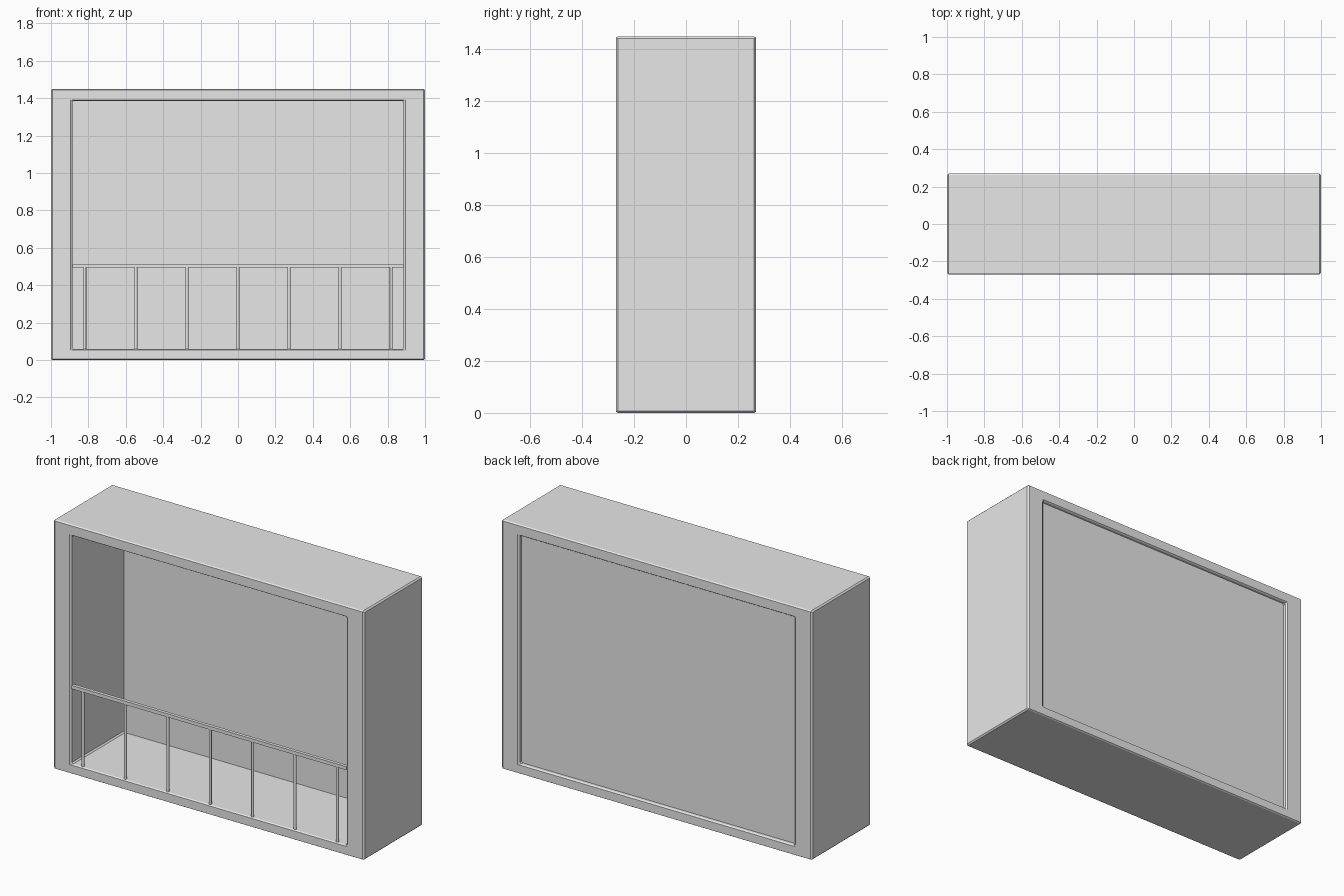
import bpy, bmesh

if "Cube" in bpy.data.objects:
    bpy.data.objects.remove(bpy.data.objects["Cube"])

grey = bpy.data.materials.new("light grey")
grey.diffuse_color = (0.8, 0.8, 0.8, 1)
grey.use_nodes = True
grey.node_tree.nodes["Principled BSDF"].inputs["Base Color"].default_value = grey.diffuse_color

HALF_X, HALF_Y, TOP = 1.0, 0.27, 1.45
OPEN_X, FLOOR, CEIL = 0.885, 0.058, 1.386
RAIL_Y = -0.255


def add_object(name, bm):
    bmesh.ops.recalc_face_normals(bm, faces=bm.faces)
    mesh = bpy.data.meshes.new(name)
    bm.to_mesh(mesh)
    bm.free()
    mesh.materials.append(grey)
    obj = bpy.data.objects.new(name, mesh)
    bpy.context.collection.objects.link(obj)
    return obj


def box(name, x, y, z):
    bm = bmesh.new()
    bmesh.ops.create_cube(bm, size=1)
    for v in bm.verts:
        v.co = [lo + (c + 0.5) * (hi - lo) for c, (lo, hi) in zip(v.co, (x, y, z))]
    return add_object(name, bm)


# Deep picture-frame shell, open front and back, with chamfered edges
bm = bmesh.new()


def ring(hx, lo, hi, y):
    return [bm.verts.new((x, y, z)) for x, z in ((-hx, lo), (hx, lo), (hx, hi), (-hx, hi))]


loops = [ring(HALF_X, 0, TOP, -HALF_Y), ring(HALF_X, 0, TOP, HALF_Y),
         ring(OPEN_X, FLOOR, CEIL, HALF_Y), ring(OPEN_X, FLOOR, CEIL, -HALF_Y)]
for k in range(4):
    a, b = loops[k], loops[(k + 1) % 4]
    for i in range(4):
        j = (i + 1) % 4
        bm.faces.new((a[i], a[j], b[j], b[i]))
shell = add_object("frame_shell", bm)
bevel = shell.modifiers.new("edge chamfer", "BEVEL")
bevel.width = 0.008
bevel.segments = 1
bevel.limit_method = "ANGLE"

# Back wall, slightly recessed from the rear
box("back_panel", (-OPEN_X, OPEN_X), (0.215, 0.247), (FLOOR, CEIL))

# Handrail across the front opening
box("handrail", (-OPEN_X, OPEN_X), (RAIL_Y - 0.01, RAIL_Y + 0.01), (0.494, 0.514))

# Seven slim balusters
for n in range(7):
    bm = bmesh.new()
    bmesh.ops.create_cone(bm, cap_ends=True, segments=12, radius1=0.008,
                          radius2=0.008, depth=0.494 - FLOOR)
    for f in bm.faces:
        f.smooth = len(f.verts) == 4
    for e in bm.edges:
        e.smooth = all(f.smooth for f in e.link_faces)
    post = add_object(f"baluster_{n + 1}", bm)
    post.location = ((n - 3) * 0.273, RAIL_Y, (0.494 + FLOOR) / 2)
